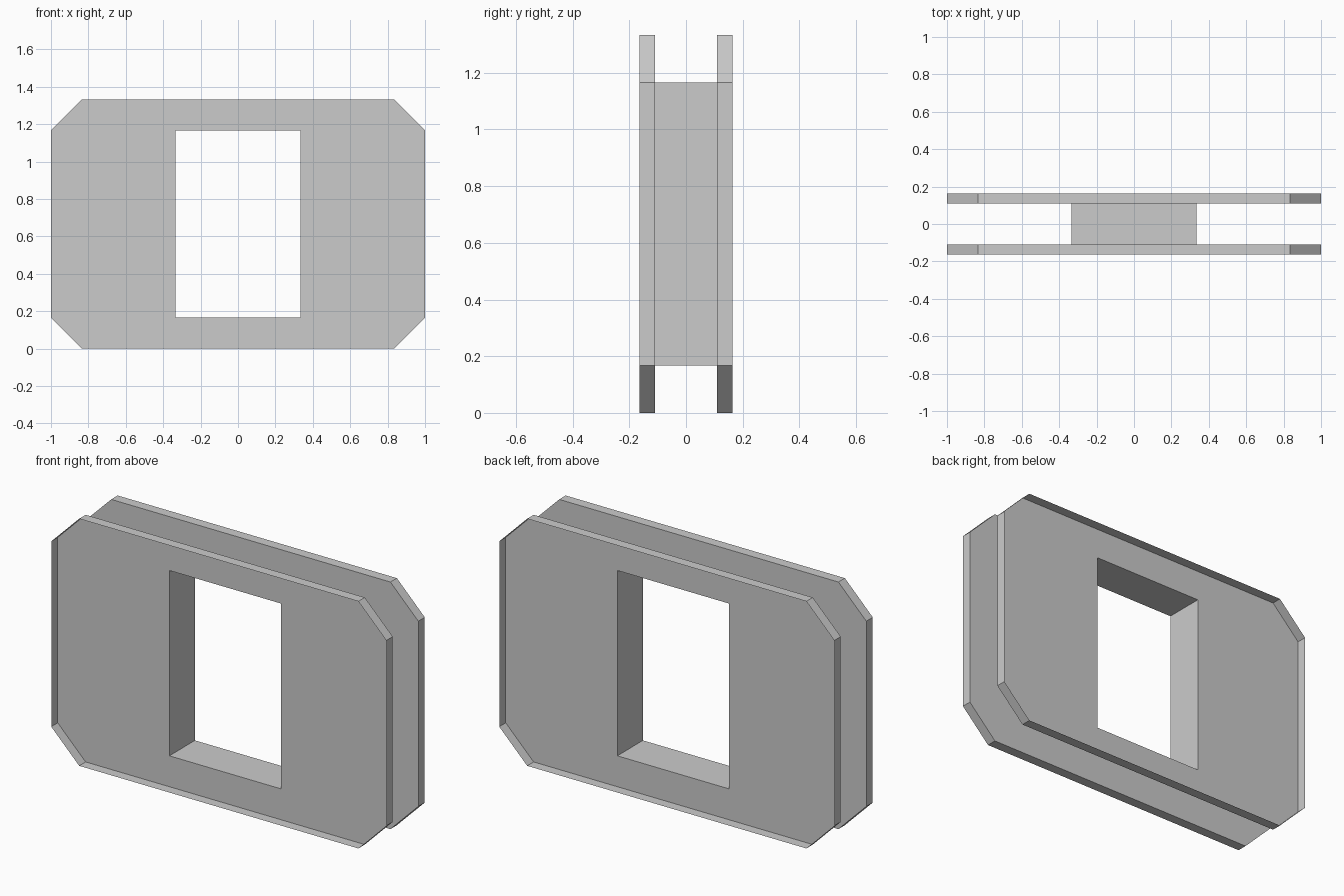
import bpy
import bmesh

if "Cube" in bpy.data.objects:
    bpy.data.objects.remove(bpy.data.objects["Cube"])

OUTER_Y, INNER_Y = 0.164, 0.109
A, B, C = 1 / 6, 7 / 6, 4 / 3      # chamfer start, chamfer end, full height

# Profiles in x/z, counter-clockwise seen from the front
OCTAGON = [(-5/6, 0), (5/6, 0), (1, A), (1, B), (5/6, C), (-5/6, C), (-1, B), (-1, A)]
HOLE = [(-1/3, A), (1/3, A), (1/3, B), (-1/3, B)]


def ring(bm, profile, y):
    return [bm.verts.new((x, y, z)) for x, z in profile]


def bridge(bm, first, second):
    n = len(first)
    for i in range(n):
        j = (i + 1) % n
        bm.faces.new((first[i], first[j], second[j], second[i]))


def finish(bm, name):
    mesh = bpy.data.meshes.new(name)
    bm.to_mesh(mesh)
    bm.free()
    obj = bpy.data.objects.new(name, mesh)
    bpy.context.collection.objects.link(obj)


def tray(name, side):
    """Thin panel with a window and an open rim pointing outwards."""
    bm = bmesh.new()
    rim = ring(bm, OCTAGON, side * OUTER_Y)
    edge = ring(bm, OCTAGON, side * INNER_Y)
    hole = ring(bm, HOLE, side * INNER_Y)
    bridge(bm, rim, edge)
    for k in range(4):
        n = (k + 1) % 4
        bm.faces.new((edge[2*k], edge[2*k + 1], hole[n], hole[k]))
        bm.faces.new((edge[2*k + 1], edge[(2*k + 2) % 8], hole[n]))
    # The panel is flat, so merge it into large faces
    bmesh.ops.dissolve_limit(bm, angle_limit=0.01, verts=bm.verts, edges=bm.edges)
    if side > 0:
        bmesh.ops.reverse_faces(bm, faces=bm.faces)
    finish(bm, name)


# Front and back trays
tray("front_tray", -1)
tray("back_tray", 1)

# Window sleeve joining the trays
bm = bmesh.new()
bridge(bm, ring(bm, HOLE, -INNER_Y), ring(bm, HOLE, INNER_Y))
finish(bm, "window_sleeve")
